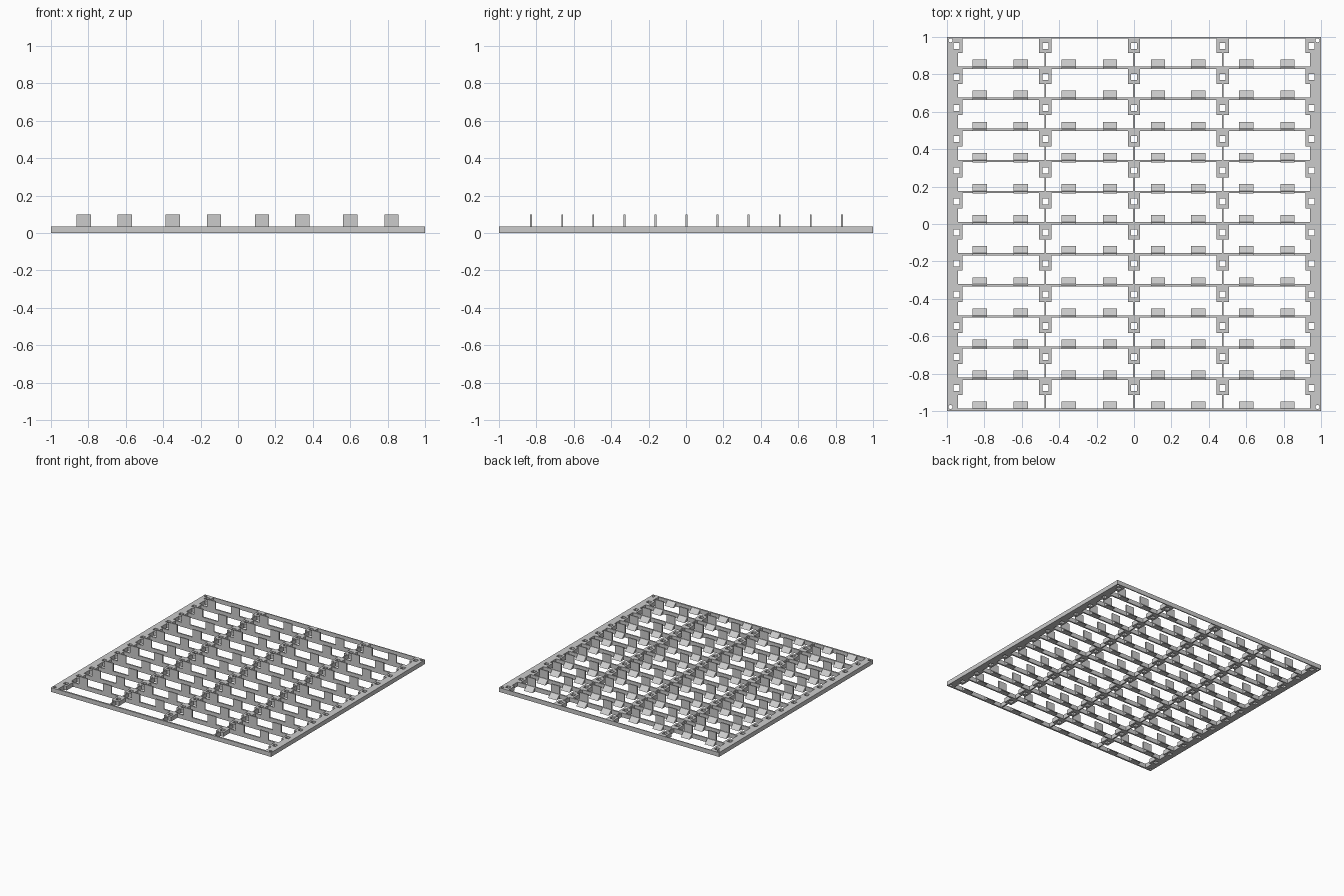
import bpy, bmesh

cube = bpy.data.objects.get("Cube")
if cube:
    bpy.data.objects.remove(cube, do_unlink=True)

HEIGHT = 0.035
PITCH = 0.1661
BAR = 0.012
ROWS = 12
DIVIDERS = (-0.474, 0.0, 0.474)
TABS = (-0.823, -0.605, -0.348, -0.128, 0.128, 0.344, 0.6, 0.82)
TAB_W = 0.077

grey = bpy.data.materials.new("light_grey")
grey.use_nodes = True
grey.diffuse_color = (0.6, 0.6, 0.6, 1)
grey.node_tree.nodes["Principled BSDF"].inputs["Base Color"].default_value = (0.6, 0.6, 0.6, 1)


def bar_y(k):
    """Centre line of cross bar k, counted from the front."""
    return -0.992 + k * PITCH


def add_prism(bm, points, axis_vec):
    """Extrude a closed polygon along a vector."""
    face = bm.faces.new([bm.verts.new(p) for p in points])
    out = bmesh.ops.extrude_face_region(bm, geom=[face])
    verts = [g for g in out["geom"] if isinstance(g, bmesh.types.BMVert)]
    bmesh.ops.translate(bm, verts=verts, vec=axis_vec)


def add_box(bm, x0, x1, y0, y1, z0, z1):
    add_prism(bm, [(x0, y0, z0), (x1, y0, z0), (x1, y1, z0), (x0, y1, z0)], (0, 0, z1 - z0))


def make(name, bm):
    bmesh.ops.recalc_face_normals(bm, faces=bm.faces)
    mesh = bpy.data.meshes.new(name)
    bm.to_mesh(mesh)
    bm.free()
    mesh.materials.append(grey)
    obj = bpy.data.objects.new(name, mesh)
    bpy.context.collection.objects.link(obj)
    return obj


def cut(obj, cutter):
    """Subtract the cutter, bake the result and drop the cutter."""
    cutter.hide_render = True
    mod = obj.modifiers.new("holes", "BOOLEAN")
    mod.operation = "DIFFERENCE"
    mod.solver = "EXACT"
    mod.object = cutter
    graph = bpy.context.evaluated_depsgraph_get()
    baked = bpy.data.meshes.new_from_object(obj.evaluated_get(graph))
    obj.modifiers.clear()
    obj.data = baked
    bpy.data.objects.remove(cutter, do_unlink=True)


def comb_edge(x_thin, x_boss):
    """Stepped edge from front to back with a lug ahead of every bar."""
    pts = [(x_thin, -1)]
    for k in range(1, ROWS + 1):
        back = 1.0 if k == ROWS else bar_y(k) + BAR / 2
        front = bar_y(k) - 0.088
        pts += [(x_thin, front), (x_boss, front), (x_boss, back)]
        if k < ROWS:
            pts.append((x_thin, back))
    return pts


def hole_cutter(x, corner_x=None):
    bm = bmesh.new()
    h = 0.016
    for k in range(1, ROWS + 1):
        y = bar_y(k) - 0.05
        add_box(bm, x - h, x + h, y - h, y + h, -0.1, 0.1)
    if corner_x is not None:
        for y in (-0.977, 0.981):
            ret = bmesh.ops.create_cone(bm, cap_ends=True, segments=16, radius1=0.011,
                                        radius2=0.011, depth=0.2)
            bmesh.ops.translate(bm, verts=ret["verts"], vec=(corner_x, y, 0))
    return make("hole_cutter", bm)


# Side rails with lugs, square holes and corner screw holes
for name, s in (("left_rail", 1), ("right_rail", -1)):
    bm = bmesh.new()
    outline = comb_edge(s * 0.941, s * 0.917) + [(s, 1), (s, -1)]
    add_prism(bm, [(x, y, 0) for x, y in outline], (0, 0, HEIGHT))
    cut(make(name, bm), hole_cutter(s * 0.949, s * 0.98))

# Thin lengthwise dividers with lugs on both sides
for i, x in enumerate(DIVIDERS):
    bm = bmesh.new()
    edge = comb_edge(0.005, 0.033)
    outline = edge + [(-px, py) for px, py in reversed(edge)]
    add_prism(bm, [(x + px, py, 0) for px, py in outline], (0, 0, HEIGHT))
    cut(make(f"divider_{i + 1}", bm), hole_cutter(x))

# Cross bars, with the thinner back edge
bm = bmesh.new()
for k in range(ROWS):
    y = bar_y(k)
    add_box(bm, -0.945, 0.945, -1 if k == 0 else y - BAR / 2, y + BAR / 2, 0, HEIGHT)
add_box(bm, -0.945, 0.945, 0.992, 1, 0, HEIGHT)
make("cross_bars", bm)

# Upright tabs on every bar but the front one
bm = bmesh.new()
for k in range(1, ROWS):
    y = bar_y(k) - 0.002
    for x in TABS:
        add_box(bm, x - TAB_W / 2, x + TAB_W / 2, y - 0.005, y + 0.005, HEIGHT - 0.002, 0.1)
make("upright_tabs", bm)

# Sloping wedges behind every bar
bm = bmesh.new()
for k in range(ROWS):
    y = bar_y(k) + BAR / 2 - 0.001
    for x in TABS:
        x0 = x - TAB_W / 2
        add_prism(bm, [(x0, y, 0), (x0, y + 0.038, 0), (x0, y, HEIGHT)], (TAB_W, 0, 0))
make("sloped_wedges", bm)
